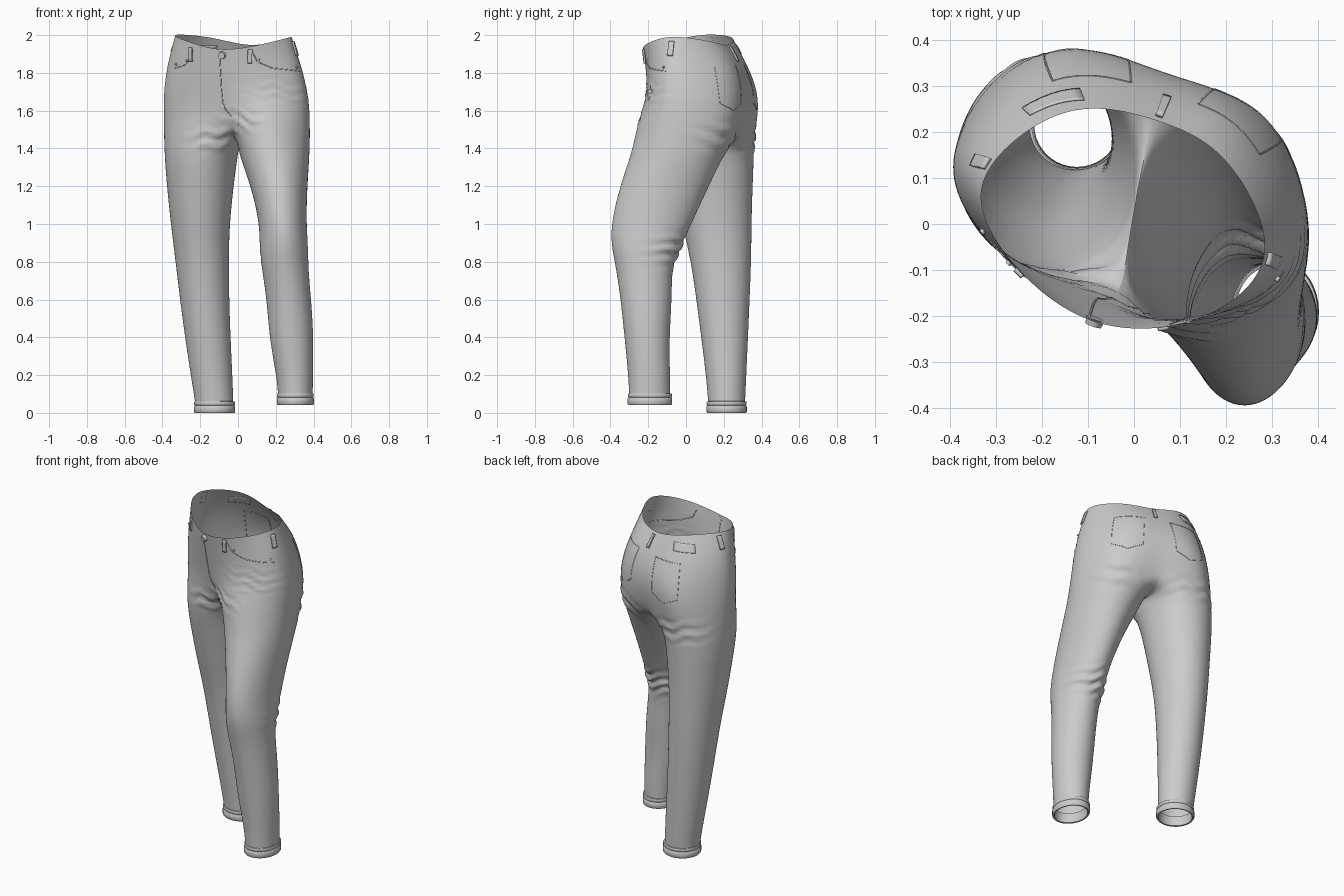
import bpy, bmesh, math
from mathutils import Vector
from mathutils.bvhtree import BVHTree

if "Cube" in bpy.data.objects:
    bpy.data.objects.remove(bpy.data.objects["Cube"])


def make_object(name, bm, angle=40):
    mesh = bpy.data.meshes.new(name)
    bm.to_mesh(mesh)
    bm.free()
    ob = bpy.data.objects.new(name, mesh)
    bpy.context.collection.objects.link(ob)
    bpy.ops.object.select_all(action='DESELECT')
    bpy.context.view_layer.objects.active = ob
    ob.select_set(True)
    bpy.ops.object.shade_smooth_by_angle(angle=math.radians(angle))
    return ob


def bridge(bm, upper, lower):
    n = len(upper)
    for i in range(n):
        j = (i + 1) % n
        bm.faces.new((lower[i], lower[j], upper[j], upper[i]))


def densify(ctrl, grow=1.026):
    """8 control points -> smooth 16-point ring, grown to offset subdivision shrink."""
    p = [Vector(c) for c in ctrl]
    n = len(p)
    out = []
    for i in range(n):
        out.append(p[i])
        out.append((9 * (p[i] + p[(i + 1) % n]) - p[i - 1] - p[(i + 2) % n]) / 16)
    c = sum(out, Vector()) / len(out)
    return [Vector((c.x + (v.x - c.x) * grow, c.y + (v.y - c.y) * grow, v.z)) for v in out]


def level(z, *xy):
    return [(x, y, z) for x, y in xy]


# Hip rings, each: front, front right, right, back right, back, back left, left, front left
waist = [(-.08, -.215, 1.92), (.14, -.205, 1.955), (.288, -.07, 1.995), (.2, .135, 1.965),
         (.05, .22, 1.945), (-.15, .245, 1.99), (-.335, .09, 2.004), (-.255, -.09, 1.965)]
upper_hip = level(1.84, (-.09, -.195), (.13, -.2), (.338, -.09), (.25, .2),
                  (.08, .28), (-.16, .325), (-.378, .15), (-.29, -.06))
lower_hip = level(1.68, (-.08, -.165), (.16, -.2), (.372, -.09), (.3, .22),
                  (.07, .335), (-.17, .387), (-.398, .15), (-.3, -.05))
split = [(-.03, -.15, 1.53), (.15, -.265, 1.54), (.38, -.1, 1.54), (.3, .235, 1.53),
         (.06, .29, 1.47), (-.2, .382, 1.54), (-.4, .15, 1.55), (-.27, -.07, 1.55)]
crotch = [(-.01, -.04, 1.47), (.01, .08, 1.45), (.04, .19, 1.44)]

# Leg sections: centre x, centre y, radius x, radius y, height
straight_leg = [(-.195, .13, .195, .23, 1.38), (-.2, .145, .176, .207, 1.2), (-.2, .163, .155, .183, 1.0),
                (-.19, .187, .14, .158, .8), (-.17, .2, .125, .132, .5), (-.14, .213, .11, .106, .2),
                (-.125, .215, .1, .097, .05), (-.125, .215, .1, .097, .03)]
bent_leg = [(.19, -.04, .19, .245, 1.38), (.218, -.115, .148, .235, 1.2), (.238, -.185, .123, .212, 1.0),
            (.243, -.211, .129, .183, .88), (.247, -.224, .123, .148, .78), (.27, -.21, .117, .135, .6),
            (.283, -.207, .117, .118, .4), (.3, -.195, .097, .11, .2), (.304, -.193, .091, .108, .1),
            (.304, -.193, .091, .108, .07)]

bm = bmesh.new()
hips = [[bm.verts.new(v) for v in densify(r)] for r in (waist, upper_hip, lower_hip, split)]
for a, b in zip(hips, hips[1:]):
    bridge(bm, a, b)
mid = [bm.verts.new(v) for v in crotch]
base = hips[-1]


def leg(top, sections, start):
    prev = top
    for cx, cy, rx, ry, z in sections:
        ring = []
        for i in range(12):
            t = math.radians(start + 30 * i)
            ring.append(bm.verts.new((cx + rx / .955 * math.cos(t), cy + ry / .955 * math.sin(t), z)))
        bridge(bm, prev, ring)
        prev = ring


leg(base[8:] + [base[0]] + mid, straight_leg, 60)
leg(base[:9] + mid[::-1], bent_leg, 222)
trousers = make_object("trousers", bm, 60)
sub = trousers.modifiers.new("smooth", 'SUBSURF')
sub.levels = sub.render_levels = 3
bpy.ops.object.modifier_apply(modifier="smooth")

# Cloth folds: centre, reach, depth, frequency, slant
folds = [((.24, -.05, .86), (.16, .13, .07), .013, 105, .3),
         ((.24, -.2, 1.7), (.15, .13, .055), .010, 130, .15),
         ((.03, -.2, 1.55), (.12, .14, .045), .012, 110, .4),
         ((-.14, -.1, 1.45), (.11, .12, .05), .012, 90, -.1),
         ((.27, .18, 1.46), (.13, .13, .07), .010, 80, -.4),
         ((-.2, .38, 1.44), (.18, .12, .06), .010, 90, .3)]
moves = []
for v in trousers.data.vertices:
    d = 0
    for c, r, amp, freq, slant in folds:
        q = v.co - Vector(c)
        g = sum((q[k] / r[k]) ** 2 for k in range(3))
        if g < 6:
            wave = freq * (q.z + slant * q.x + .012 * math.sin(q.x * 40))
            d -= amp * math.exp(-g) * math.cos(wave)
    moves.append(v.co + v.normal * d)
for v, co in zip(trousers.data.vertices, moves):
    v.co = co
trousers.data.update()

tree = BVHTree.FromPolygons([v.co.copy() for v in trousers.data.vertices],
                            [p.vertices[:] for p in trousers.data.polygons])


def surf(angle, z, lift=0.0):
    """Point and normal on the outside of the hips at a compass angle and height."""
    t = math.radians(angle)
    d = Vector((math.cos(t), math.sin(t), 0))
    o = Vector((-.02, .05, z)) + d
    p, n, _, _ = tree.ray_cast(o, -d)
    if p is None:
        p, n, _, _ = tree.find_nearest(o - d * .7)
    if n.dot(d) < 0:
        n = -n
    return p + n * lift, n


def seam(name, pts, radius=.0025):
    cu = bpy.data.curves.new(name, 'CURVE')
    cu.dimensions = '3D'
    cu.bevel_depth = radius
    cu.bevel_resolution = 1
    path = []
    for (a0, z0), (a1, z1) in zip(pts, pts[1:]):
        path += [surf(a0 + (a1 - a0) * k / 6, z0 + (z1 - z0) * k / 6)[0] for k in range(6)]
    path.append(surf(*pts[-1])[0])
    sp = cu.splines.new('POLY')
    sp.points.add(len(path) - 1)
    for q, p in zip(sp.points, path):
        q.co = (*p, 1)
    bpy.context.collection.objects.link(bpy.data.objects.new(name, cu))


def patch(name, a0, a1, z0, z1, lift, n=6):
    bm = bmesh.new()
    rows = [[bm.verts.new(surf(a0 + (a1 - a0) * i / n, z0 + (z1 - z0) * j / n, lift)[0])
             for i in range(n + 1)] for j in range(n + 1)]
    for j in range(n):
        for i in range(n):
            bm.faces.new((rows[j][i], rows[j][i + 1], rows[j + 1][i + 1], rows[j + 1][i]))
    ob = make_object(name, bm)
    sol = ob.modifiers.new("thickness", 'SOLIDIFY')
    sol.thickness = lift


def disc(name, angle, z, r, h):
    p, n = surf(angle, z)
    bm = bmesh.new()
    bmesh.ops.create_cone(bm, cap_ends=True, segments=20, radius1=r, radius2=r * .85, depth=h)
    ob = make_object(name, bm)
    ob.location = p + n * h * .4
    ob.rotation_euler = n.to_track_quat('Z', 'Y').to_euler()


def cuff(name, cx, cy, rx, ry, z0):
    profile = [(.9, .062), (.97, .06), (.99, .054), (.99, .044), (.955, .04), (1, .034),
               (1, .006), (.96, 0), (.88, .002), (.85, .06)]
    bm = bmesh.new()
    prev = None
    for s, z in profile:
        ring = [bm.verts.new((cx + s * rx * math.cos(math.tau * i / 40),
                              cy + s * ry * math.sin(math.tau * i / 40), z0 + z)) for i in range(40)]
        if prev:
            bridge(bm, prev, ring)
        prev = ring
    make_object(name, bm, 50)


# Turned-up hems
cuff("straight_leg_cuff", -.124, .215, .109, .107, 0)
cuff("bent_leg_cuff", .304, -.191, .098, .118, .042)

# Belt loops and waist label
for name, a, top in (("back", 68, 1.935), ("left", 165, 1.985), ("right", 338, 1.965),
                     ("front_left", 214, 1.935), ("front_right", 287, 1.925)):
    patch(name + "_belt_loop", a - 2.3, a + 2.3, top - .075, top, .009)
patch("waist_label", 112, 138, 1.9, 1.945, .004)

# Fly, pockets and fastenings
seam("fly_seam", [(253, 1.89), (253, 1.72), (254, 1.64), (259, 1.6), (266, 1.57)])
seam("left_front_pocket", [(217, 1.92), (213, 1.87), (204, 1.84), (190, 1.825)])
seam("right_front_pocket", [(290, 1.91), (295, 1.86), (310, 1.825), (336, 1.81)])
for name, a in (("right", 36), ("left", 104)):
    seam(name + "_back_pocket", [(a - 17, 1.84), (a + 17, 1.84), (a + 15, 1.64), (a, 1.6),
                                 (a - 15, 1.64), (a - 17, 1.84)], .002)
disc("waist_button", 256, 1.893, .021, .016)
for i, (a, z) in enumerate(((208, 1.865), (192, 1.845), (298, 1.87), (333, 1.83))):
    disc("pocket_rivet_%d" % (i + 1), a, z, .007, .008)
